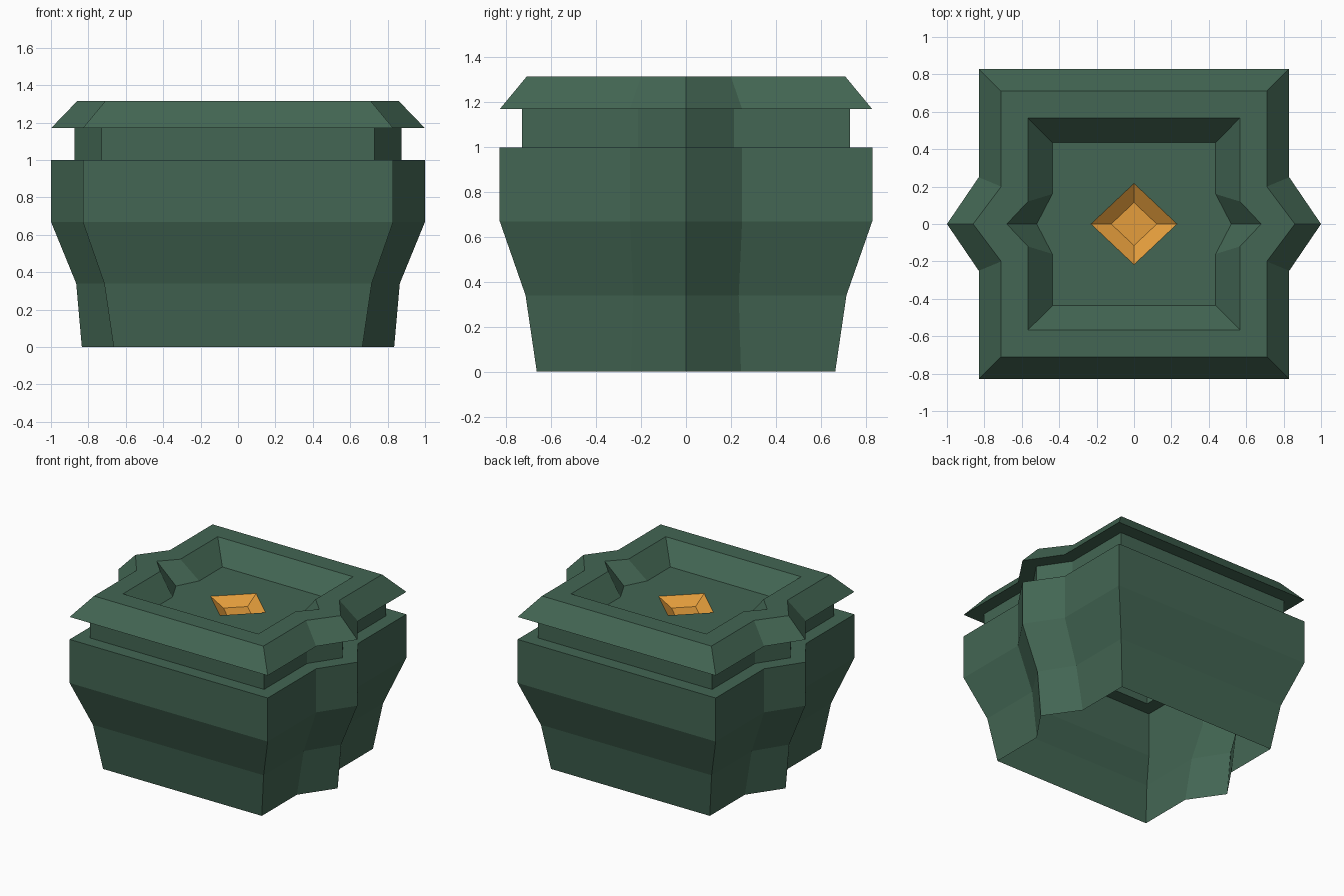
import bpy
import bmesh

if "Cube" in bpy.data.objects:
    bpy.data.objects.remove(bpy.data.objects["Cube"], do_unlink=True)


def make_material(name, color):
    mat = bpy.data.materials.new(name)
    mat.use_nodes = True
    mat.diffuse_color = color
    mat.node_tree.nodes["Principled BSDF"].inputs["Base Color"].default_value = color
    return mat


green = make_material("dark_green", (0.056, 0.133, 0.087, 1))
orange = make_material("amber", (0.78, 0.34, 0.045, 1))


def outline(half, tip, kink, z):
    """Square outline with a pointed bulge on each side, counter-clockwise."""
    upper = [(tip, 0), (half, kink), (half, half),
             (-half, half), (-half, kink), (-tip, 0)]
    lower = [(-x, -y) for x, y in upper[1:5]]
    return [(x, y, z) for x, y in upper + lower]


def diamond(rx, ry, z):
    return [(rx, 0, z), (0, ry, z), (-rx, 0, z), (0, -ry, z)]


def loft(bm, sections):
    """Join successive outlines with quads; returns the vertex rings."""
    rings = [[bm.verts.new(p) for p in s] for s in sections]
    for lo, hi in zip(rings, rings[1:]):
        n = len(lo)
        for i in range(n):
            j = (i + 1) % n
            bm.faces.new((lo[i], lo[j], hi[j], hi[i]))
    return rings


def finish(bm, name, mat):
    mesh = bpy.data.meshes.new(name)
    bm.to_mesh(mesh)
    bm.free()
    mesh.materials.append(mat)
    obj = bpy.data.objects.new(name, mesh)
    bpy.context.collection.objects.link(obj)
    return obj


FLOOR = 1.17
neck_bottom = outline(0.73, 0.875, 0.215, 1.0)
neck_top = outline(0.73, 0.875, 0.215, 1.17)
gem_rim = diamond(0.23, 0.217, FLOOR)

# Tapered body, open underneath, with a ledge at the top
bm = bmesh.new()
loft(bm, [outline(0.665, 0.835, 0.245, 0),
          outline(0.715, 0.865, 0.235, 0.34),
          outline(0.83, 1.0, 0.25, 0.67),
          outline(0.83, 1.0, 0.25, 1.0),
          neck_bottom])
finish(bm, "body", green)

# Neck between body and lid
bm = bmesh.new()
loft(bm, [neck_bottom, neck_top])
finish(bm, "neck", green)

# Lid with sloped edge and sunken panel around the diamond opening
bm = bmesh.new()
rings = loft(bm, [neck_top,
                  outline(0.83, 1.0, 0.25, 1.17),
                  outline(0.71, 0.86, 0.2, 1.315),
                  outline(0.567, 0.68, 0.12, 1.315),
                  outline(0.437, 0.52, 0.16, FLOOR)])
panel = rings[-1]
hole = [bm.verts.new(p) for p in gem_rim]
bm.faces.new(panel[:6] + [hole[2], hole[1], hole[0]])
bm.faces.new(panel[5:] + [panel[0], hole[0], hole[3], hole[2]])
finish(bm, "lid", green)

# Sunken diamond inlay
bm = bmesh.new()
rings = loft(bm, [gem_rim, diamond(0.122, 0.115, FLOOR - 0.06)])
bm.faces.new(rings[-1])
finish(bm, "diamond_inlay", orange)
